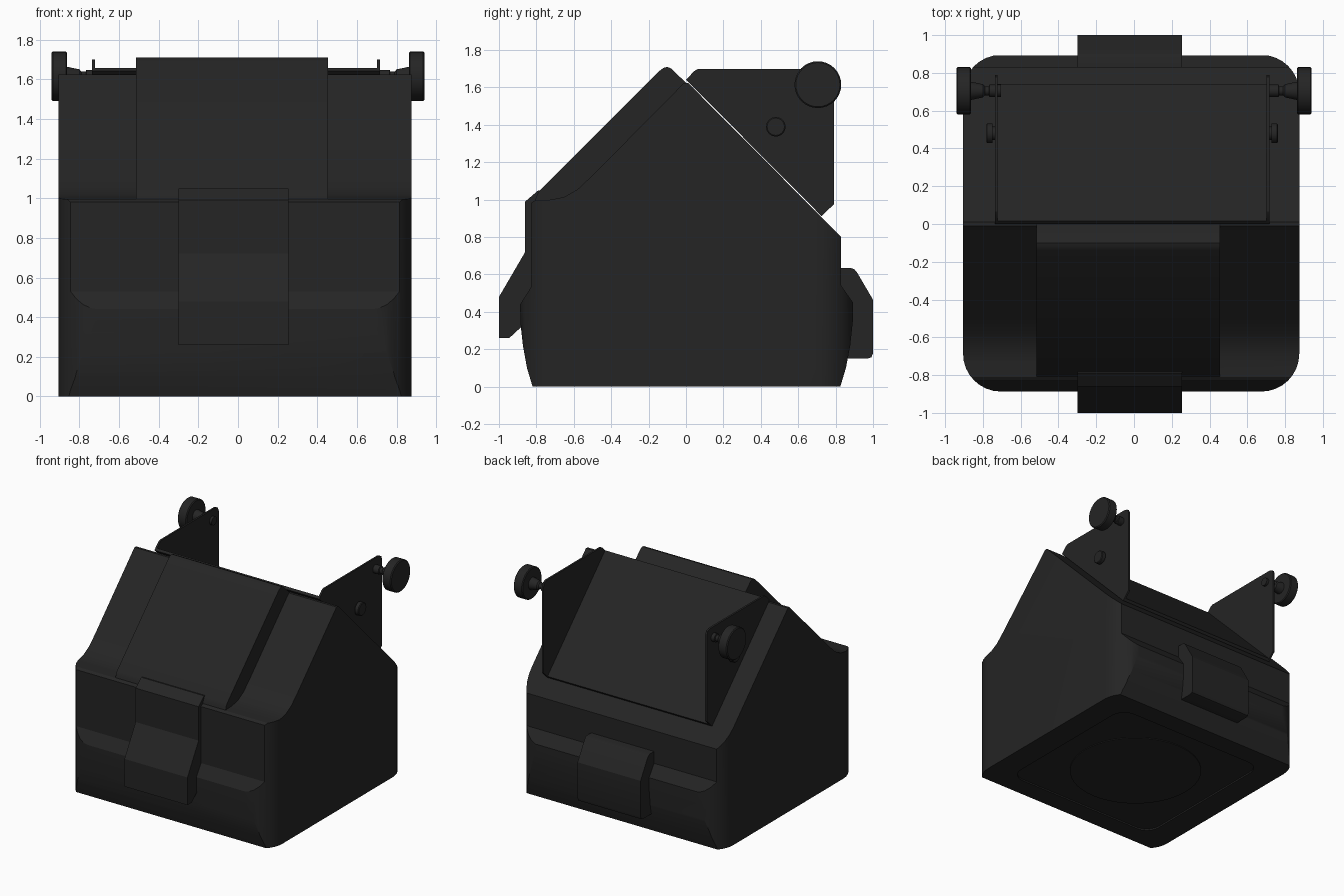
import bpy, bmesh, math
from mathutils import Matrix

cube = bpy.data.objects.get("Cube")
if cube:
    bpy.data.objects.remove(cube, do_unlink=True)

black = bpy.data.materials.new("matte_black")
black.use_nodes = True
colour = (0.018, 0.018, 0.018, 1)
black.diffuse_color = colour
black.node_tree.nodes["Principled BSDF"].inputs["Base Color"].default_value = colour


def finish(name, bm):
    bmesh.ops.recalc_face_normals(bm, faces=bm.faces)
    mesh = bpy.data.meshes.new(name)
    bm.to_mesh(mesh)
    bm.free()
    mesh.materials.append(black)
    obj = bpy.data.objects.new(name, mesh)
    bpy.context.collection.objects.link(obj)
    return obj


def extrude(name, points, offset):
    """Close a 3D outline and sweep it along the offset."""
    bm = bmesh.new()
    face = bm.faces.new([bm.verts.new(p) for p in points])
    swept = bmesh.ops.extrude_face_region(bm, geom=[face])["geom"]
    bmesh.ops.translate(bm, vec=offset, verts=[v for v in swept if isinstance(v, bmesh.types.BMVert)])
    return finish(name, bm)


def prism(name, profile, x0, x1):
    """Side profile of (y, z) points, swept across x."""
    return extrude(name, [(x0, y, z) for y, z in profile], (x1 - x0, 0, 0))


def rounded_block(name, x0, x1, y0, y1, z0, z1, r, steps=8):
    pts = []
    corners = [(x1 - r, y1 - r), (x0 + r, y1 - r), (x0 + r, y0 + r), (x1 - r, y0 + r)]
    for i, (cx, cy) in enumerate(corners):
        for k in range(steps + 1):
            a = math.pi / 2 * (i + k / steps)
            pts.append((cx + r * math.cos(a), cy + r * math.sin(a), z0))
    return extrude(name, pts, (0, 0, z1 - z0))


def lathe_x(name, profile, y, z, side, segments=32):
    """Turn (distance outward, radius) points about an axis along x."""
    bm = bmesh.new()
    rings = []
    for d, r in profile:
        angles = [2 * math.pi * k / segments for k in range(segments)]
        rings.append([bm.verts.new((side * d, y + r * math.cos(a), z + r * math.sin(a))) for a in angles])
    for a, b in zip(rings, rings[1:]):
        for k in range(segments):
            n = (k + 1) % segments
            bm.faces.new((a[k], a[n], b[n], b[k]))
    bm.faces.new(rings[0])
    bm.faces.new(rings[-1])
    return finish(name, bm)


def boolean(obj, cutter, operation):
    mod = obj.modifiers.new(operation.lower(), "BOOLEAN")
    mod.operation, mod.object, mod.solver = operation, cutter, "EXACT"
    bpy.context.view_layer.objects.active = obj
    bpy.ops.object.modifier_apply(modifier=mod.name)
    bpy.data.objects.remove(cutter, do_unlink=True)


# Gabled housing: side profile trimmed to a rounded plan
body = prism("body", [
    (-0.82, 0), (-0.85, 0.1), (-0.872, 0.22), (-0.885, 0.34), (-0.887, 0.44),
    (-0.83, 0.53), (-0.83, 0.98), (-0.81, 0.995), (-0.72, 1.0), (-0.65, 1.015),
    (-0.58, 1.055), (-0.5, 1.13), (-0.01, 1.625), (0.01, 1.625), (0.83, 0.8),
    (0.83, 0.54), (0.893, 0.45), (0.893, 0.36), (0.878, 0.22), (0.855, 0.1), (0.825, 0)],
    -1, 1)
plan = rounded_block("plan", -0.905, 0.875, -0.887, 0.895, -0.1, 1.8, 0.2)
boolean(body, plan, "INTERSECT")
# Shallow recess under the base
recess = rounded_block("recess", -0.7, 0.67, -0.66, 0.66, -0.1, 0.012, 0.12)
boolean(body, recess, "DIFFERENCE")

# Round pad inside the recess
bm = bmesh.new()
bmesh.ops.create_cone(bm, cap_ends=True, segments=48, radius1=0.5, radius2=0.5, depth=0.008,
                      matrix=Matrix.Translation((-0.015, 0, 0.01)))
pad = finish("base_pad", bm)

# Raised lid panel on the front slope
lid = prism("lid_panel", [
    (-0.81, 0.98), (-0.8, 1.02), (-0.785, 1.045), (-0.14, 1.69), (-0.12, 1.705),
    (-0.1, 1.71), (-0.08, 1.702), (0, 1.625), (-0.05, 1.5), (-0.55, 0.98)], -0.515, 0.455)

# Front latch and rear grip
front_latch = prism("front_latch", [
    (-0.78, 1.05), (-0.79, 1.05), (-0.86, 0.99), (-0.86, 0.72), (-1, 0.48), (-1, 0.26),
    (-0.945, 0.26), (-0.88, 0.32), (-0.78, 0.32)], -0.3, 0.255)
rear_grip = prism("rear_grip", [
    (0.78, 0.635), (0.88, 0.635), (0.9, 0.628), (0.915, 0.61), (1, 0.465), (1, 0.18),
    (0.992, 0.158), (0.97, 0.15), (0.8, 0.15)], -0.3, 0.255)

# Sheet bracket on the rear slope: base plate and two side flanges
plate = prism("bracket_plate", [(0.0, 1.642), (0.015, 1.657), (0.74, 0.93), (0.725, 0.912)], -0.737, 0.717)
flange_profile = [(0.0, 1.642), (0.045, 1.688), (0.065, 1.7), (0.75, 1.7), (0.778, 1.688),
                  (0.79, 1.66), (0.79, 0.975), (0.725, 0.912)]
parts = [body, pad, lid, front_latch, rear_grip, plate]

for label, side, x in (("right", -1, 0.737), ("left", 1, 0.717)):
    parts.append(prism(label + "_flange", flange_profile, side * x, side * (x - 0.015)))
    # Clamp knob with tapered neck, collar and inner nut
    parts.append(lathe_x(label + "_knob", [
        (0.703, 0.033), (0.765, 0.033), (0.768, 0.024), (0.79, 0.024), (0.8, 0.035),
        (0.862, 0.048), (0.862, 0.118), (0.868, 0.125), (0.934, 0.125), (0.941, 0.118)],
        0.705, 1.615, side))
    # Pivot bolt
    parts.append(lathe_x(label + "_pivot_bolt", [
        (x - 0.01, 0.035), (x + 0.012, 0.035), (x + 0.012, 0.052), (x + 0.04, 0.052),
        (x + 0.045, 0.046)], 0.48, 1.39, side))

# Smooth shading with sharp creases
bpy.ops.object.select_all(action="DESELECT")
for obj in parts:
    obj.select_set(True)
bpy.context.view_layer.objects.active = body
bpy.ops.object.shade_smooth_by_angle(angle=math.radians(25))
